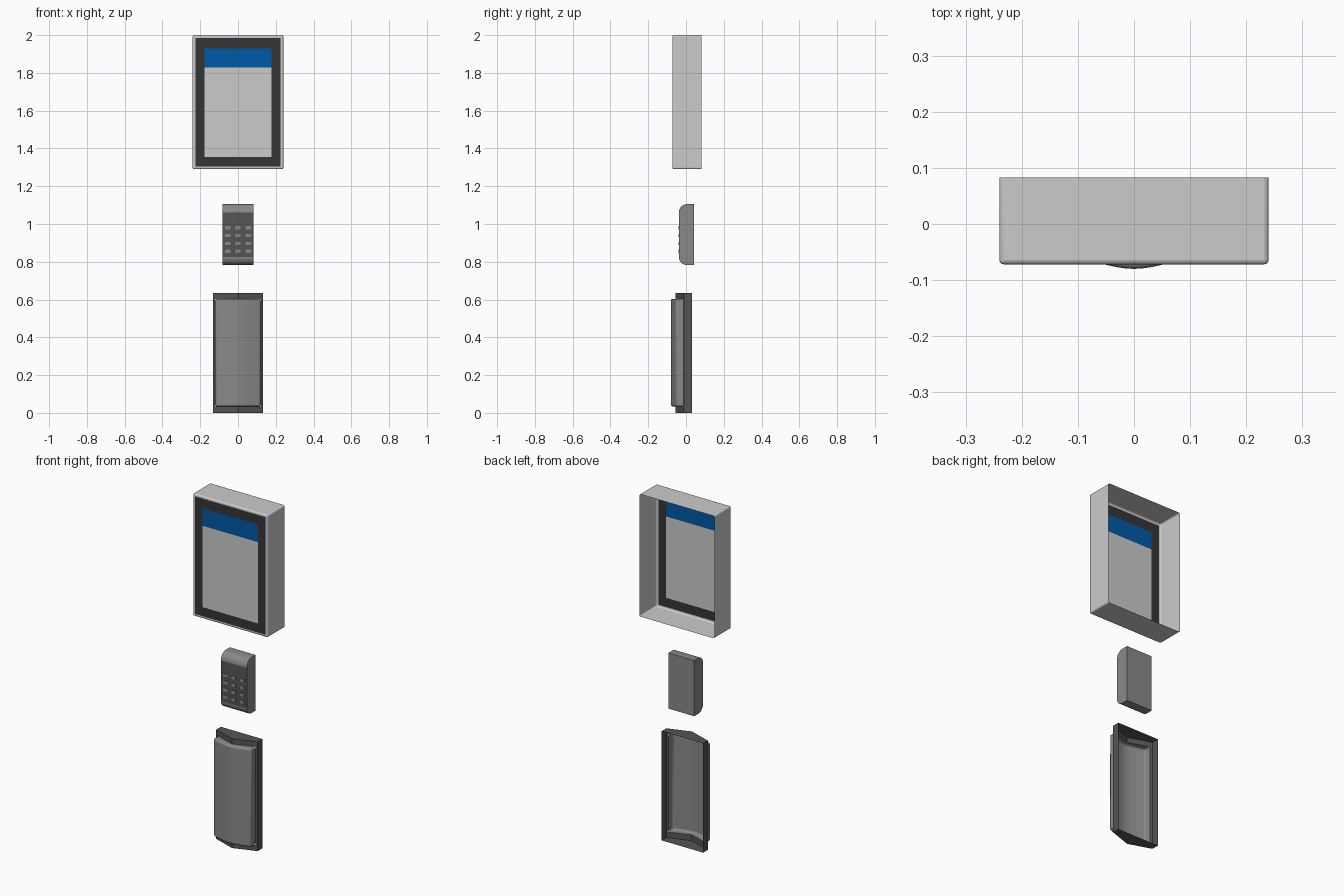
import bpy, bmesh, math

if "Cube" in bpy.data.objects:
    bpy.data.objects.remove(bpy.data.objects["Cube"])


def material(name, rgb):
    m = bpy.data.materials.new(name)
    m.diffuse_color = (*rgb, 1)
    m.use_nodes = True
    m.node_tree.nodes["Principled BSDF"].inputs["Base Color"].default_value = m.diffuse_color
    return m


DARK = material("dark_grey", (0.035, 0.035, 0.035))
PLATE = material("plate_grey", (0.09, 0.09, 0.09))
MID = material("mid_grey", (0.25, 0.25, 0.25))
BLUE = material("blue", (0.0, 0.1, 0.38))


def finish(name, bm, mats=(), bevel=0, smooth=None, segments=3):
    bmesh.ops.recalc_face_normals(bm, faces=bm.faces)
    me = bpy.data.meshes.new(name)
    bm.to_mesh(me)
    bm.free()
    ob = bpy.data.objects.new(name, me)
    bpy.context.collection.objects.link(ob)
    for m in mats:
        me.materials.append(m)
    if bevel:
        mod = ob.modifiers.new("rounded_edges", 'BEVEL')
        mod.width, mod.segments = bevel, segments
        mod.limit_method, mod.angle_limit = 'ANGLE', math.radians(40)
    if smooth:
        bpy.ops.object.select_all(action='DESELECT')
        ob.select_set(True)
        bpy.context.view_layer.objects.active = ob
        bpy.ops.object.shade_smooth_by_angle(angle=math.radians(smooth))
    return ob


def panel(name, xs, zs, front, hole=None, back=None, **kw):
    """Front sheet on an x/z grid; optional missing cell and outer walls going back."""
    bm = bmesh.new()
    v = [[bm.verts.new((x, front(x), z)) for z in zs] for x in xs]
    for i in range(len(xs) - 1):
        for j in range(len(zs) - 1):
            if hole and hole(i, j):
                continue
            bm.faces.new((v[i][j], v[i + 1][j], v[i + 1][j + 1], v[i][j + 1]))
    for col in v:
        for vert in col:
            if not vert.link_faces:
                bm.verts.remove(vert)
    if back:
        def outer(e):
            a, b = (w.co for w in e.verts)
            return any(abs(a[k] - c) < 1e-5 and abs(b[k] - c) < 1e-5
                       for k, c in ((0, xs[0]), (0, xs[-1]), (2, zs[0]), (2, zs[-1])))
        edges = [e for e in bm.edges if e.is_boundary and outer(e)]
        new = bmesh.ops.extrude_edge_only(bm, edges=edges)["geom"]
        for g in new:
            if isinstance(g, bmesh.types.BMVert):
                g.co.y = back(g.co.x)
    return finish(name, bm, **kw)


def flat(y):
    return lambda x: y


# Display housing, open at the back
panel("display_housing", [-.24, -.226, .226, .24], [1.29, 1.304, 1.986, 2.0],
      flat(-.072), hole=lambda i, j: i == 1 and j == 1, back=flat(.083),
      bevel=.008, smooth=30)

# Dark bezel, screen and blue header bar
panel("display_bezel", [-.227, -.177, .177, .227], [1.303, 1.356, 1.93, 1.987],
      flat(-.071), hole=lambda i, j: i == 1 and j == 1, mats=[DARK])
panel("display_screen", [-.177, .177], [1.356, 1.828], flat(-.071))
panel("screen_header", [-.177, .177], [1.828, 1.93], flat(-.071), mats=[BLUE])

# Keypad body: side profile with rounded front corners, extruded across x
prof = [(.043, .782), (.043, 1.105)]
steps = [math.radians(90 * k / 8) for k in range(9)]
prof += [(.005 - .043 * math.sin(a), 1.06 + .045 * math.cos(a)) for a in steps]
prof += [(.005 - .043 * math.cos(a), .825 - .043 * math.sin(a)) for a in steps]
bm = bmesh.new()
sides = [[bm.verts.new((x, y, z)) for y, z in prof] for x in (-.083, .083)]
for s in sides:
    bm.faces.new(s)
n = len(prof)
for i in range(n):
    k = (i + 1) % n
    f = bm.faces.new((sides[0][i], sides[0][k], sides[1][k], sides[1][i]))
    c = f.calc_center_median()
    f.material_index = int(c.y < -.0379)      # dark flat key area
finish("keypad_body", bm, mats=[MID, PLATE], smooth=30)

# Keys
for r in range(4):
    for c in range(3):
        panel(f"key_{r}_{c}", [(c - 1) * .054 - .014, (c - 1) * .054 + .014],
              [.846 + r * .042, .864 + r * .042], flat(-.041),
              back=flat(-.037), mats=[MID])


# Reader back plate: V-shaped front frame with walls, open at the back
def vee(x):
    return -.055 + .045 * abs(x) / .133


panel("reader_plate", [-.133, -.121, 0, .121, .133], [0, .034, .604, .634], vee,
      hole=lambda i, j: i in (1, 2) and j == 1, back=flat(.033), mats=[PLATE])


# Reader cover: softly peaked shell rising out of the plate
def peak(x):
    return -.08 + .33 * (math.hypot(x, .045) - .045)


panel("reader_cover", [-.121 + .242 * k / 16 for k in range(17)], [.034, .604],
      peak, back=vee, mats=[MID], bevel=.01, smooth=35)
